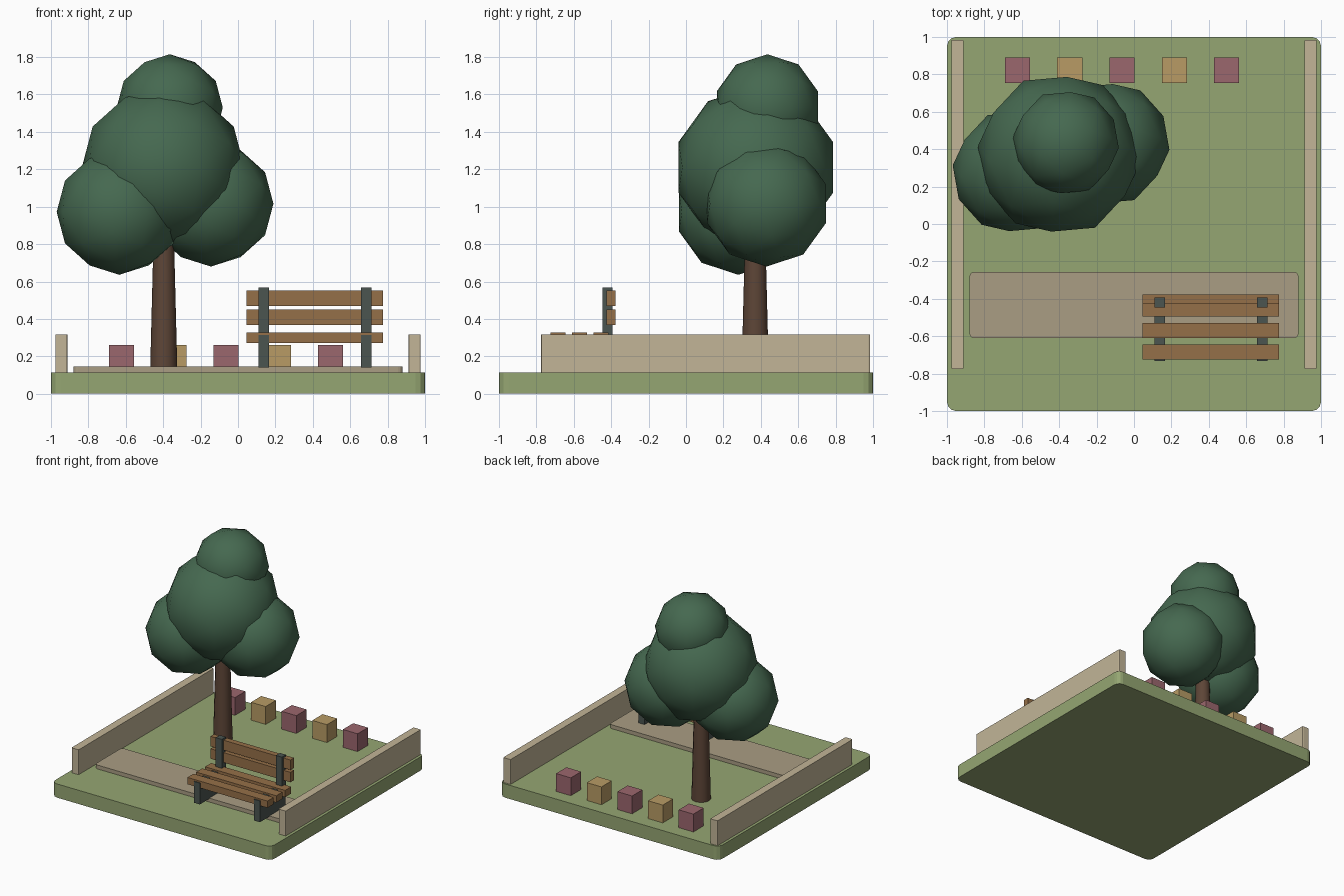
import bpy, bmesh
from math import radians
from mathutils import Matrix

if "Cube" in bpy.data.objects:
    bpy.data.objects.remove(bpy.data.objects["Cube"])


def material(name, rgb):
    m = bpy.data.materials.new(name)
    m.diffuse_color = (*rgb, 1)
    m.use_nodes = True
    m.node_tree.nodes["Principled BSDF"].inputs["Base Color"].default_value = m.diffuse_color
    return m


GRASS = material("grass", (.30, .38, .17))
STONE = material("stone", (.54, .46, .31))
PAVING = material("paving", (.40, .34, .23))
BARK = material("bark", (.11, .06, .038))
LEAF = material("leaf", (.06, .14, .08))
WOOD = material("wood", (.30, .16, .065))
IRON = material("iron", (.07, .09, .08))
ROSE = material("rose", (.33, .135, .155))
GOLD = material("gold", (.48, .33, .13))


def finish(name, bm, mat):
    mesh = bpy.data.meshes.new(name)
    bm.to_mesh(mesh)
    bm.free()
    mesh.materials.append(mat)
    ob = bpy.data.objects.new(name, mesh)
    bpy.context.collection.objects.link(ob)
    return ob


def box(name, mat, x, y, z, corner=0, segments=3):
    """Box from (min, max) ranges, with optionally rounded upright corners."""
    bm = bmesh.new()
    bmesh.ops.create_cube(bm, size=1)
    for v in bm.verts:
        v.co = [r[0] if c < 0 else r[1] for c, r in zip(v.co, (x, y, z))]
    if corner:
        upright = [e for e in bm.edges
                   if abs(e.verts[0].co.z - e.verts[1].co.z) > 1e-4]
        bmesh.ops.bevel(bm, geom=upright, offset=corner, segments=segments,
                        profile=.5, affect='EDGES')
    return finish(name, bm, mat)


def smooth(ob):
    for p in ob.data.polygons:
        p.use_smooth = True


# Ground, path and side walls
box("lawn", GRASS, (-1, 1), (-1, 1), (0, .113), .05)
box("path", PAVING, (-.88, .88), (-.61, -.257), (.10, .145), .025)
box("left_wall", STONE, (-.977, -.911), (-.775, .985), (.10, .318), .008, 2)
box("right_wall", STONE, (.911, .977), (-.775, .985), (.10, .318), .008, 2)

# Row of flower boxes
for i in range(5):
    cx = -.623 + i * .2795
    box(f"flower_box_{i + 1}", GOLD if i % 2 else ROSE,
        (cx - .067, cx + .067), (.755, .889), (.11, .26))

# Tree trunk
bm = bmesh.new()
bmesh.ops.create_cone(bm, cap_ends=True, segments=12, radius1=.073, radius2=.053,
                      depth=.79, matrix=Matrix.Translation((-.397, .37, .505)))
trunk = finish("trunk", bm, BARK)
for p in trunk.data.polygons:
    p.use_smooth = abs(p.normal.z) < .9

# Tree crown: low-poly balls, turned so an edge midpoint points straight up
turn = Matrix.Rotation(radians(26), 4, 'Z') @ Matrix.Rotation(radians(-31.72), 4, 'Y')
for name, pos, r in (("crown_middle", (-.40, .373, 1.21), .437),
                     ("crown_left", (-.635, .28, .972), .336),
                     ("crown_right", (-.145, .43, 1.016), .336),
                     ("crown_top", (-.365, .435, 1.53), .285)):
    bm = bmesh.new()
    bmesh.ops.create_icosphere(bm, subdivisions=2, radius=r,
                               matrix=Matrix.Translation(pos) @ turn)
    smooth(finish(name, bm, LEAF))

# Bench
for side, x0 in (("left", .11), ("right", .658)):
    xs = (x0, x0 + .055)
    box(f"bench_{side}_leg", IRON, xs, (-.733, -.40), (.14, .315))
    box(f"bench_{side}_back_post", IRON, xs, (-.447, -.394), (.28, .567))
for i, y0 in enumerate((-.725, -.61, -.495)):
    box(f"seat_slat_{i + 1}", WOOD, (.046, .776), (y0, y0 + .08), (.272, .328))
for i, z0 in enumerate((.368, .47)):
    box(f"back_slat_{i + 1}", WOOD, (.046, .776), (-.425, -.378), (z0, z0 + .082))
